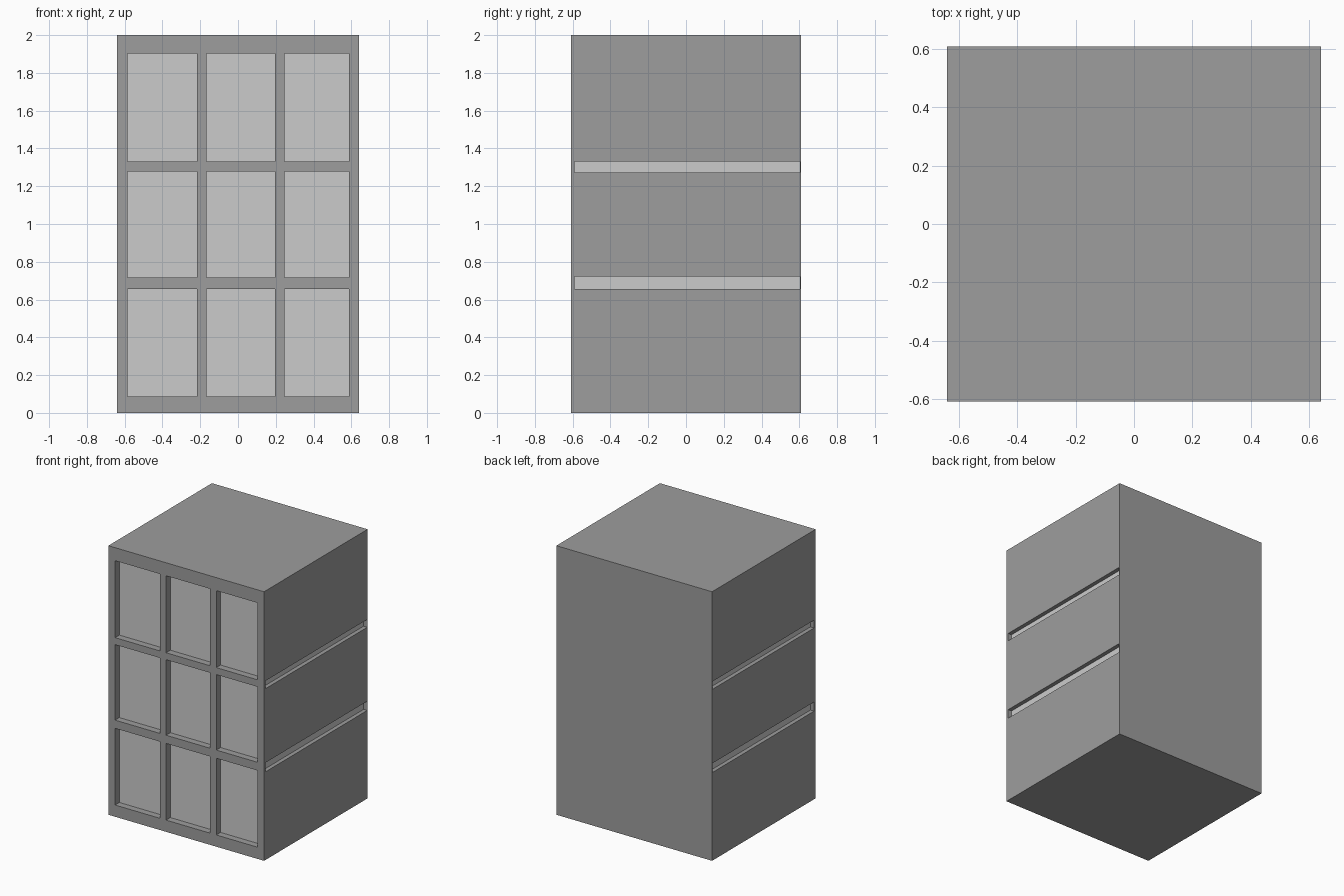
import bpy

if "Cube" in bpy.data.objects:
    bpy.data.objects.remove(bpy.data.objects["Cube"])

W, D, H = 0.64, 0.608, 2.0          # half width, half depth, height
RECESS_Y, GROOVE_X = -0.558, 0.61   # depths of the pane and groove floors


def box(name, x, y, z):
    """Box from (min, max) ranges."""
    bpy.ops.mesh.primitive_cube_add(size=1)
    ob = bpy.context.object
    ob.name = name
    for v in ob.data.vertices:
        v.co = [r[0] if c < 0 else r[1] for c, r in zip(v.co, (x, y, z))]
    return ob


def material(name, g):
    m = bpy.data.materials.new(name)
    m.diffuse_color = (g, g, g, 1)
    m.use_nodes = True
    m.node_tree.nodes["Principled BSDF"].inputs["Base Color"].default_value = m.diffuse_color
    return m


# cabinet body
body = box("cabinet_body", (-W, W), (-D, D), (0, H))
cutters = []

# nine recessed front panes
for x in ((-0.585, -0.216), (-0.166, 0.197), (0.247, 0.588)):
    for z in ((0.087, 0.657), (0.718, 1.279), (1.331, 1.903)):
        cutters.append(box("pane_cutter", x, (-D - 0.1, RECESS_Y), z))

# two horizontal grooves on each side, closed by the thin back sheet
for z in ((0.655, 0.723), (1.273, 1.331)):
    for x in ((GROOVE_X, W + 0.1), (-W - 0.1, -GROOVE_X)):
        cutters.append(box("groove_cutter", x, (-0.59, D - 0.004), z))

for c in cutters:
    c.hide_render = True
    mod = body.modifiers.new("cut", 'BOOLEAN')
    mod.operation = 'DIFFERENCE'
    mod.solver = 'EXACT'
    mod.object = c

bpy.ops.object.select_all(action='DESELECT')
body.select_set(True)
bpy.context.view_layer.objects.active = body
for mod in list(body.modifiers):
    bpy.ops.object.modifier_apply(modifier=mod.name)
for c in cutters:
    bpy.data.objects.remove(c, do_unlink=True)

# dark shell, light pane and groove floors
body.data.materials.clear()
body.data.materials.append(material("dark_shell", 0.34))
body.data.materials.append(material("light_panel", 0.8))
for p in body.data.polygons:
    pane = p.normal.y < -0.9 and abs(p.center.y - RECESS_Y) < 0.01
    groove = abs(p.normal.x) > 0.9 and abs(abs(p.center.x) - GROOVE_X) < 0.005
    p.material_index = 1 if pane or groove else 0
